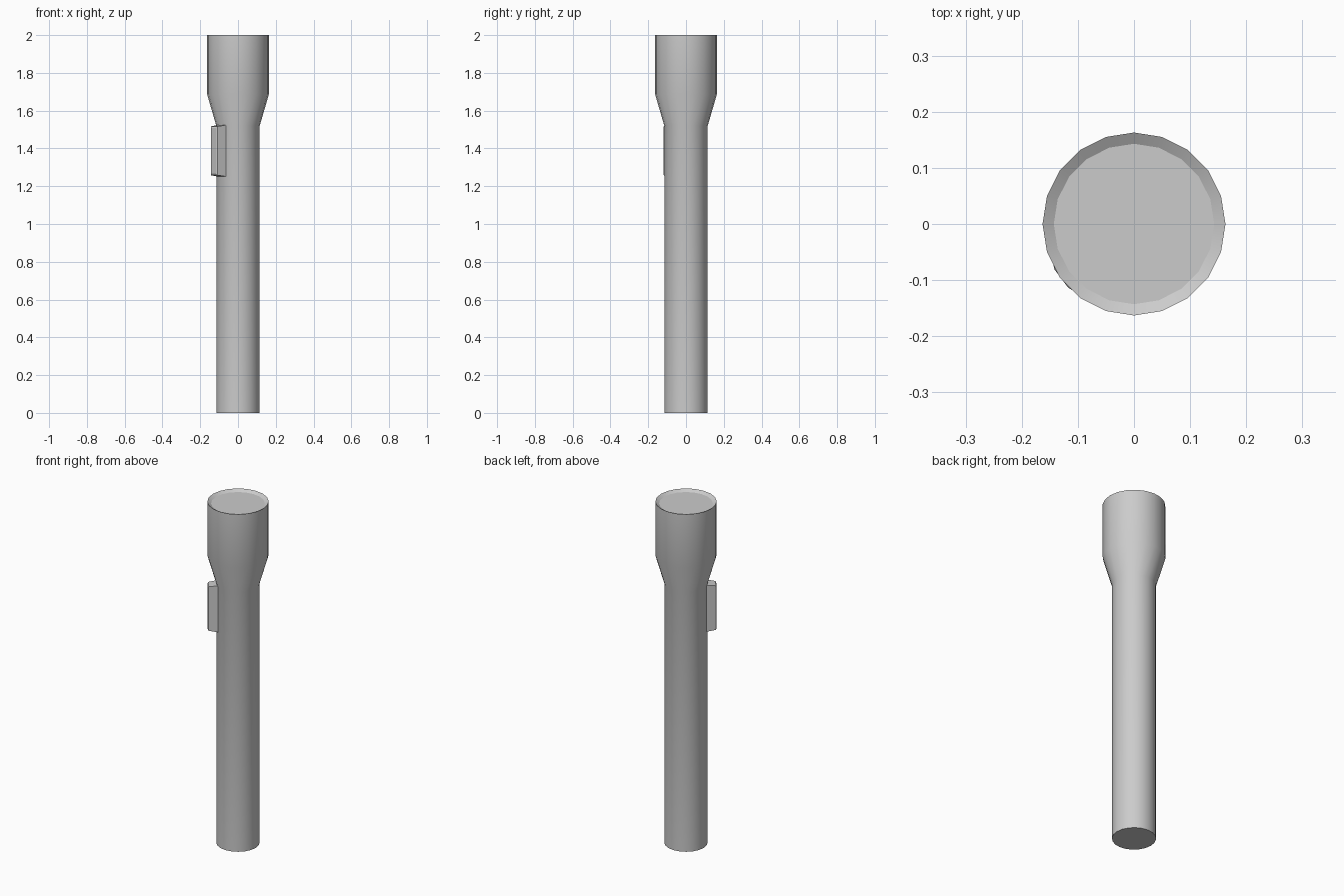
import bpy, bmesh, math
from mathutils import Vector

if "Cube" in bpy.data.objects:
    bpy.data.objects.remove(bpy.data.objects["Cube"])

SIDES = 20


def finish(bm, name, angle):
    bmesh.ops.recalc_face_normals(bm, faces=bm.faces)
    mesh = bpy.data.meshes.new(name)
    bm.to_mesh(mesh)
    bm.free()
    ob = bpy.data.objects.new(name, mesh)
    bpy.context.collection.objects.link(ob)
    bpy.ops.object.select_all(action='DESELECT')
    ob.select_set(True)
    bpy.context.view_layer.objects.active = ob
    bpy.ops.object.shade_smooth_by_angle(angle=math.radians(angle))
    return ob


def loft(rings, name, angle=30):
    """Skin a stack of equal-length point rings and cap both ends."""
    bm = bmesh.new()
    loops = [[bm.verts.new(p) for p in ring] for ring in rings]
    n = len(loops[0])
    for a, b in zip(loops, loops[1:]):
        for i in range(n):
            j = (i + 1) % n
            bm.faces.new((a[i], a[j], b[j], b[i]))
    bm.faces.new(loops[0][::-1])
    bm.faces.new(loops[-1])
    return finish(bm, name, angle)


def circle(r, z):
    return [(r * math.cos(math.tau * i / SIDES), r * math.sin(math.tau * i / SIDES), z)
            for i in range(SIDES)]


# Handle, flared head and recessed lens
profile = [(0.115, 0), (0.115, 1.52), (0.163, 1.685), (0.163, 2.0), (0.143, 1.988)]
loft([circle(r, z) for r, z in profile], "torch_body")

# Slide switch on the front left of the handle
a = math.radians(217)
out = Vector((math.cos(a), math.sin(a), 0))
side = Vector((-math.sin(a), math.cos(a), 0))
up = Vector((0, 0, 1))


def rect(dist, half_w, half_h):
    c = out * dist + up * 1.3875
    return [c + side * (sx * half_w) + up * (sz * half_h)
            for sx, sz in ((-1, -1), (1, -1), (1, 1), (-1, 1))]


loft([rect(0.098, 0.038, 0.1375), rect(0.158, 0.030, 0.129),
      rect(0.162, 0.020, 0.121)], "switch", 20)
